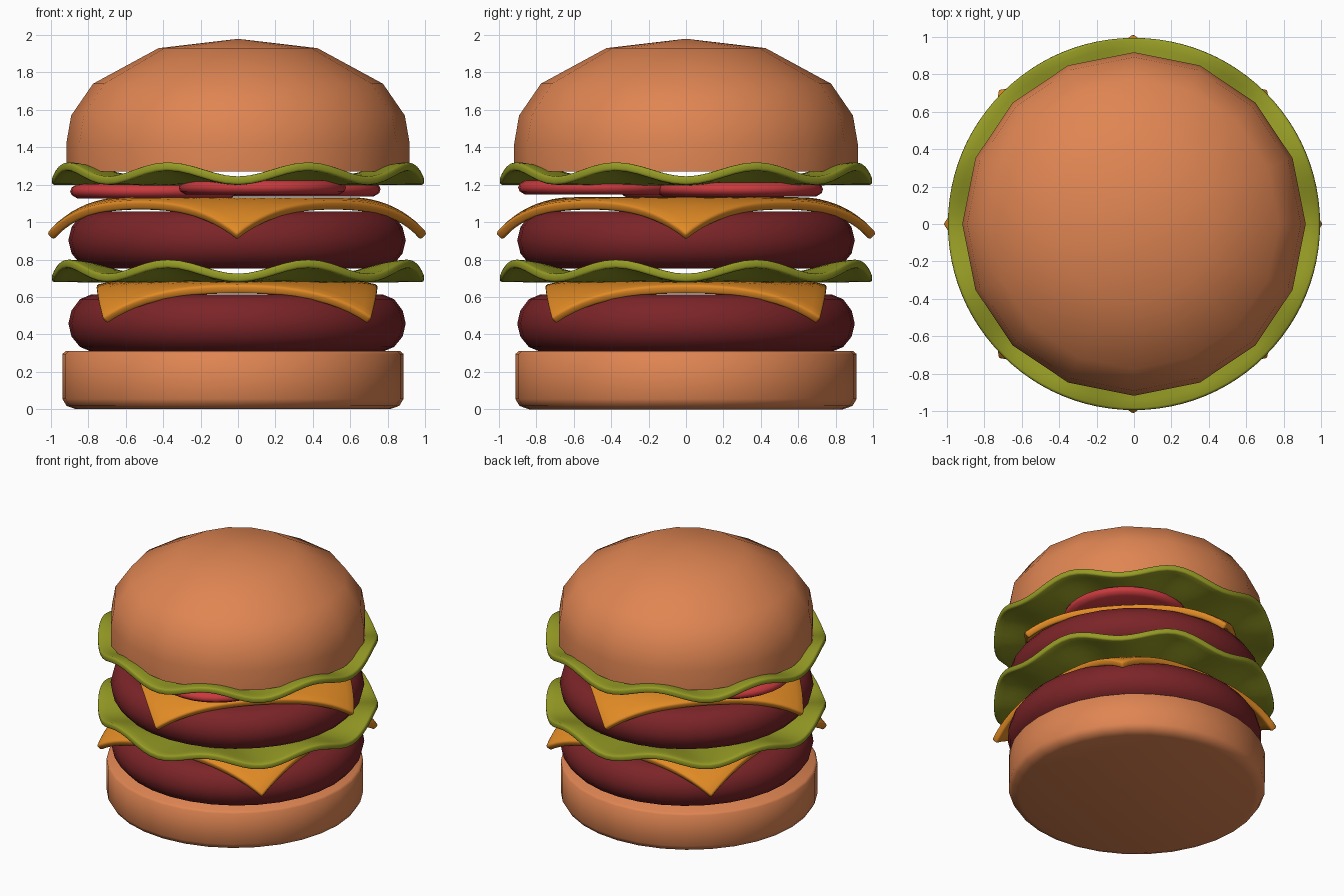
import bpy, bmesh
from math import sin, cos, pi, radians, hypot

cube = bpy.data.objects.get("Cube")
if cube:
    bpy.data.objects.remove(cube, do_unlink=True)


def material(name, rgb):
    m = bpy.data.materials.new(name)
    m.use_nodes = True
    color = (*rgb, 1)
    m.diffuse_color = color
    bsdf = m.node_tree.nodes["Principled BSDF"]
    bsdf.inputs["Base Color"].default_value = color
    bsdf.inputs["Roughness"].default_value = 0.6
    return m


bread = material("toasted bread", (0.74, 0.235, 0.085))
meat = material("grilled meat", (0.2, 0.018, 0.021))
leaf = material("lettuce green", (0.3, 0.325, 0.018))
cheddar = material("cheese orange", (0.75, 0.255, 0.018))
red = material("tomato red", (0.58, 0.042, 0.048))


def finish(bm, name, mat, loc, thickness=0, angle=50):
    """Turn a bmesh into a smooth object, thickened if it is a sheet."""
    bmesh.ops.recalc_face_normals(bm, faces=bm.faces)
    mesh = bpy.data.meshes.new(name)
    bm.to_mesh(mesh)
    bm.free()
    mesh.materials.append(mat)
    ob = bpy.data.objects.new(name, mesh)
    bpy.context.collection.objects.link(ob)
    ob.location = loc
    bpy.ops.object.select_all(action='DESELECT')
    ob.select_set(True)
    bpy.context.view_layer.objects.active = ob
    if thickness:
        solid = ob.modifiers.new("thickness", 'SOLIDIFY')
        solid.thickness = thickness
        solid.offset = 0
        bevel = ob.modifiers.new("soft rim", 'BEVEL')
        bevel.width = thickness * 0.28
        bevel.segments = 2
        bevel.limit_method = 'ANGLE'
        bevel.angle_limit = radians(50)
        for mod in (solid.name, bevel.name):
            bpy.ops.object.modifier_apply(modifier=mod)
    bpy.ops.object.shade_smooth_by_angle(angle=radians(angle))
    return ob


def lathe(profile, segments):
    """Revolve (radius, height) points around z; zero radius makes a pole."""
    bm = bmesh.new()
    rings = []
    for r, z in profile:
        if r == 0:
            rings.append([bm.verts.new((0, 0, z))] * segments)
        else:
            rings.append([bm.verts.new((r * cos(2 * pi * i / segments),
                                        r * sin(2 * pi * i / segments), z))
                          for i in range(segments)])
    for a, b in zip(rings, rings[1:]):
        for i in range(segments):
            j = (i + 1) % segments
            corners = list(dict.fromkeys((a[i], a[j], b[j], b[i])))
            bm.faces.new(corners)
    return bm


def patty(name, z):
    profile = [(0, 0), (0.78, 0), (0.84, 0.025), (0.885, 0.08), (0.902, 0.15),
               (0.885, 0.22), (0.84, 0.28), (0.78, 0.305), (0, 0.305)]
    finish(lathe(profile, 32), name, meat, (-0.005, 0, z))


def lettuce(name, z):
    # flat leaf whose rim rises in eight waves
    radii = (0, 0.35, 0.55, 0.65, 0.73, 0.81, 0.88, 0.94, 0.995)
    bm = lathe([(r, 0) for r in radii], 96)
    for v in bm.verts:
        r = hypot(v.co.x, v.co.y)
        t = max(0, (r - 0.55) / 0.445)
        lift = t * t * (3 - 2 * t)
        if r:
            # cosine of eight times the angle, by repeated doubling
            c = v.co.x / r
            for _ in range(3):
                c = 2 * c * c - 1
            v.co.z = lift * (0.004 + 0.038 * (1 - c))
    finish(bm, name, leaf, (0, 0, z), 0.045)


def cheese(name, z, turn):
    # square slice that bends down along an arc beyond a given radius
    bm = bmesh.new()
    bmesh.ops.create_grid(bm, x_segments=24, y_segments=24, size=0.75)
    start, bend = 0.61, 0.5
    for v in bm.verts:
        r = hypot(v.co.x, v.co.y)
        if r > start:
            a = (r - start) / bend
            k = (start + bend * sin(a)) / r
            v.co = (v.co.x * k, v.co.y * k, bend * (cos(a) - 1))
    ob = finish(bm, name, cheddar, (-0.005, 0, z), 0.05)
    ob.rotation_euler.z = radians(turn)


# Lower bun, patties and fillings from the bottom up
lower_bun = [(0, 0), (0.84, 0), (0.89, 0.018), (0.912, 0.055),
             (0.912, 0.295), (0.895, 0.31), (0, 0.31)]
finish(lathe(lower_bun, 32), "bottom_bun", bread, (-0.027, 0, 0))

patty("lower_patty", 0.308)
cheese("lower_cheese", 0.66, 0)
lettuce("lower_lettuce", 0.698)
patty("upper_patty", 0.753)
cheese("upper_cheese", 1.108, 45)

# Three tomato slices lying side by side
slice_profile = [(0, -0.038), (0.41, -0.038), (0.44, -0.02), (0.447, 0),
                 (0.44, 0.02), (0.41, 0.038), (0, 0.038)]
for side, x, y, z in (("front", 0.13, -0.45, 1.185),
                      ("left", 0.315, 0.285, 1.175),
                      ("right", -0.45, 0.1, 1.165)):
    finish(lathe(slice_profile, 32), side + "_tomato_slice", red, (x, y, z))

lettuce("upper_lettuce", 1.218)

# Domed crown
crown = [(0, 1.27), (0.918, 1.27), (0.918, 1.42), (0.892, 1.57),
         (0.775, 1.74), (0.425, 1.93), (0, 1.98)]
finish(lathe(crown, 16), "top_bun", bread, (0, 0, 0))
